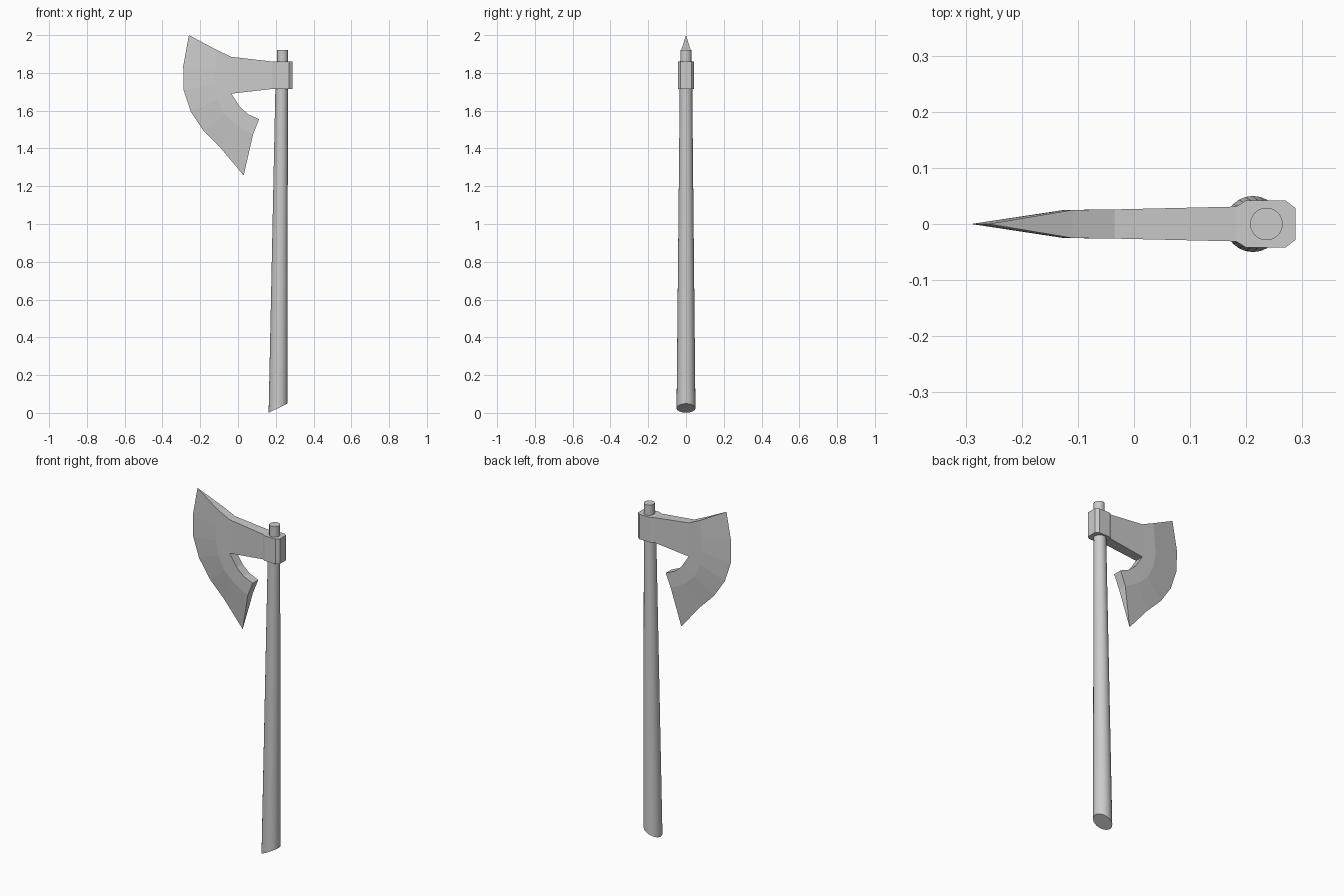
import bpy
import bmesh
import math

default = bpy.data.objects.get("Cube")
if default:
    bpy.data.objects.remove(default, do_unlink=True)

grey = bpy.data.materials.new("plain_grey")
grey.use_nodes = True
grey.diffuse_color = (0.6, 0.6, 0.6, 1)
grey.node_tree.nodes["Principled BSDF"].inputs["Base Color"].default_value = (0.6, 0.6, 0.6, 1)


def finish(bm, name):
    bmesh.ops.remove_doubles(bm, verts=bm.verts, dist=0.0005)
    bmesh.ops.recalc_face_normals(bm, faces=bm.faces)
    mesh = bpy.data.meshes.new(name)
    bm.to_mesh(mesh)
    bm.free()
    mesh.materials.append(grey)
    obj = bpy.data.objects.new(name, mesh)
    bpy.context.collection.objects.link(obj)
    return obj


def smooth(obj):
    bpy.ops.object.select_all(action="DESELECT")
    obj.select_set(True)
    bpy.context.view_layer.objects.active = obj
    bpy.ops.object.shade_smooth_by_angle(angle=math.radians(35))


def plate(bm, columns):
    """Two-sided sheet from columns of (x, half thickness, z) points."""
    sides = []
    for s in (-1, 1):
        grid = [[bm.verts.new((x, s * h, z)) for x, h, z in col] for col in columns]
        for a, b in zip(grid, grid[1:]):
            for i in range(len(a) - 1):
                bm.faces.new((a[i], a[i + 1], b[i + 1], b[i]))
        sides.append(grid)
    front, back = sides

    # Close the top and bottom rims between the sides
    for j in range(len(columns) - 1):
        for i in (0, -1):
            bm.faces.new((front[j][i], front[j + 1][i], back[j + 1][i], back[j][i]))
    return front, back


def column(points, half):
    return [(x, half, z) for x, z in points]


# Axe head: sharp edge, bevel line and inner curve of the blade
edge = [(-.26, 2.0), (-.29, 1.835), (-.288, 1.71), (-.25, 1.595),
        (-.18, 1.49), (-.09, 1.40), (.03, 1.257)]
bevel = [(-.11, 1.92), (-.12, 1.82), (-.125, 1.74), (-.11, 1.66),
         (-.07, 1.58), (-.01, 1.525), (.08, 1.475)]
inner = [(-.035, 1.885), (-.035, 1.82), (-.035, 1.755), (-.035, 1.69),
         (.01, 1.62), (.055, 1.58), (.112, 1.555)]

bm = bmesh.new()
front, back = plate(bm, [column(edge, 0), column(bevel, .025), column(inner, .026)])
# Wall of the notch under the neck
for i in range(3, 6):
    bm.faces.new((front[2][i], front[2][i + 1], back[2][i + 1], back[2][i]))

# Neck and faceted socket continue from the upper part of the blade
columns = [column(inner[:4], .026)]
for x, half in ((.182, .031), (.2, .042), (.27, .042), (.288, .028)):
    columns.append([(x, half, 1.86 - i * .145 / 3) for i in range(4)])
front, back = plate(bm, columns)
for i in range(3):
    bm.faces.new((front[-1][i], front[-1][i + 1], back[-1][i + 1], back[-1][i]))
# Remove the zero-width faces along the cutting edge
bmesh.ops.dissolve_degenerate(bm, dist=0.0001, edges=bm.edges)
finish(bm, "axe_head")


def rod(name, bottom, top, slant=0):
    """Round tapered rod between (x, z, radius) ends, with a slanted base."""
    bm = bmesh.new()
    bmesh.ops.create_cone(bm, cap_ends=True, segments=24, radius1=1, radius2=1, depth=2)
    for v in bm.verts:
        low = v.co.z < 0
        x, z, r = bottom if low else top
        z += v.co.x * slant if low else 0
        v.co = (x + v.co.x * r, v.co.y * r, z)
    smooth(finish(bm, name))


# Tapered handle with slanted foot, and the peg through the socket
rod("handle", (.212, .025, .05), (.231, 1.725, .033), .024)
rod("handle_peg", (.236, 1.69, .029), (.236, 1.92, .029))
